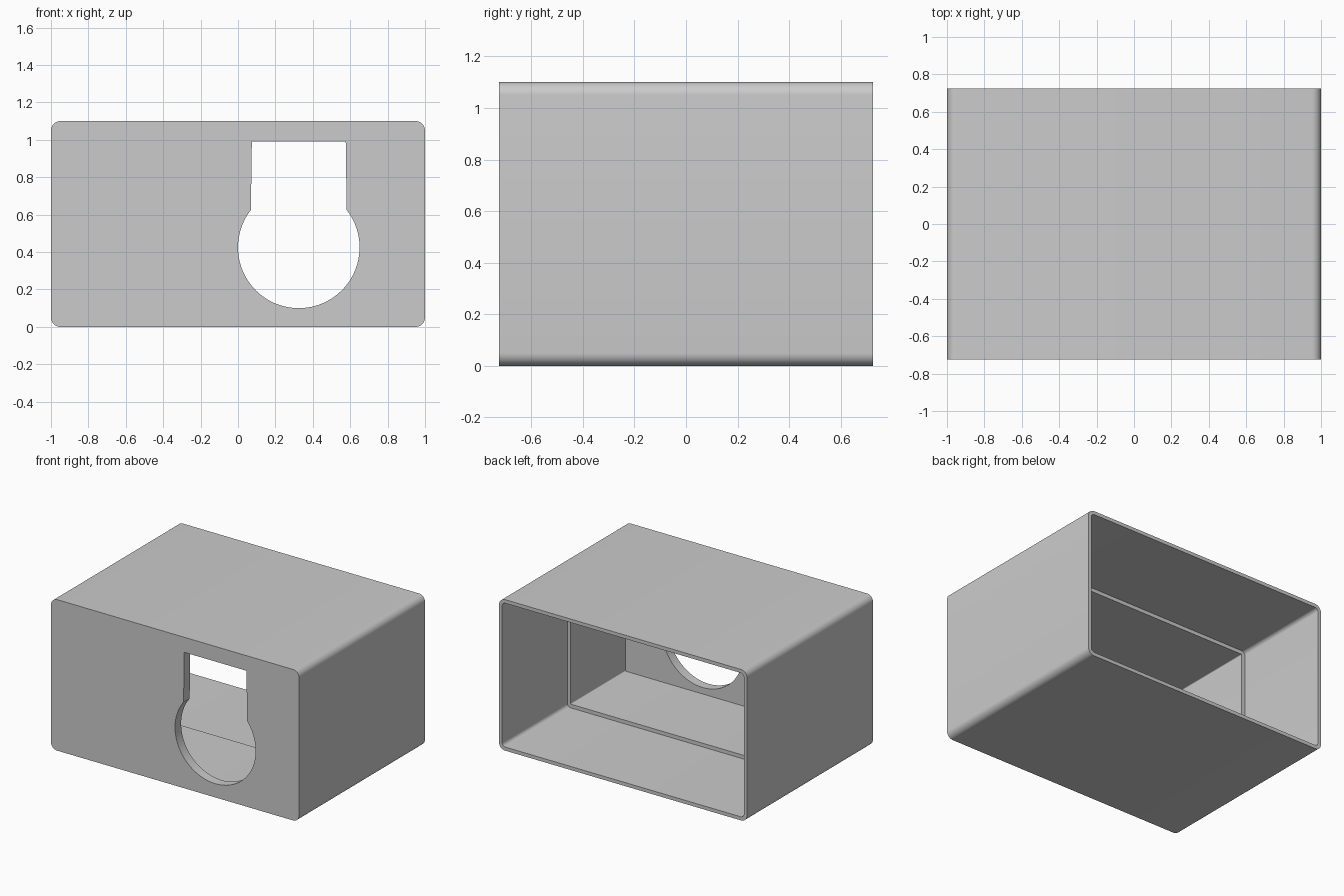
import bpy, bmesh, math

if "Cube" in bpy.data.objects:
    bpy.data.objects.remove(bpy.data.objects["Cube"], do_unlink=True)

W, D, H = 2.0, 1.45, 1.1
FRONT, BACK = -D / 2, D / 2

grey = bpy.data.materials.new("light_grey")
grey.use_nodes = True
grey.diffuse_color = (0.6, 0.6, 0.6, 1)
grey.node_tree.nodes["Principled BSDF"].inputs["Base Color"].default_value = (0.6, 0.6, 0.6, 1)


def rounded_outline(inset, radius, steps=8):
    """Rounded rectangle in x and z, inset from the outer size."""
    hw, hh = W / 2 - inset - radius, H / 2 - inset - radius
    points = []
    for quarter, (sx, sz) in enumerate([(1, 1), (-1, 1), (-1, -1), (1, -1)]):
        for i in range(steps + 1):
            a = math.pi / 2 * (quarter + i / steps)
            points.append((sx * hw + radius * math.cos(a),
                           H / 2 + sz * hh + radius * math.sin(a)))
    return points


def loft(name, sections):
    """Closed solid joining (y, outline) sections, capped at both ends."""
    bm = bmesh.new()
    loops = [[bm.verts.new((x, y, z)) for x, z in outline] for y, outline in sections]
    for a, b in zip(loops, loops[1:]):
        for i in range(len(a)):
            j = (i + 1) % len(a)
            bm.faces.new((a[i], a[j], b[j], b[i]))
    bm.faces.new(loops[0])
    bm.faces.new(loops[-1])
    bmesh.ops.recalc_face_normals(bm, faces=bm.faces)
    mesh = bpy.data.meshes.new(name)
    bm.to_mesh(mesh)
    bm.free()
    obj = bpy.data.objects.new(name, mesh)
    mesh.materials.append(grey)
    bpy.context.collection.objects.link(obj)
    return obj


# Housing: outer sleeve, thin rear rim, stepped cavity and closed front wall
outer = rounded_outline(0, 0.05)
socket = rounded_outline(0.026, 0.026)
cavity = rounded_outline(0.053, 0.006)
STEP, WALL = -0.025, FRONT + 0.07
housing = loft("housing", [(FRONT, outer), (BACK, outer), (BACK, socket),
                           (STEP, socket), (STEP, cavity), (WALL, cavity)])

# Keyhole cutter: round bottom with a straight neck
CX, CZ, R = 0.325, 0.425, 0.325
start = math.radians(142)
sweep = math.radians(256)
keyhole = [(CX + R * math.cos(start + sweep * i / 64),
            CZ + R * math.sin(start + sweep * i / 64)) for i in range(65)]
keyhole += [(CX + 0.251, 0.99), (CX - 0.251, 0.99)]
cutter = loft("keyhole_cutter", [(FRONT - 0.1, keyhole), (WALL + 0.1, keyhole)])

# Cut the opening through the front wall
cut = housing.modifiers.new("keyhole_opening", "BOOLEAN")
cut.operation = "DIFFERENCE"
cut.solver = "EXACT"
cut.object = cutter
bpy.context.view_layer.objects.active = housing
housing.select_set(True)
bpy.ops.object.modifier_apply(modifier=cut.name)
bpy.data.objects.remove(cutter, do_unlink=True)

bpy.ops.object.select_all(action="DESELECT")
housing.select_set(True)
bpy.ops.object.shade_smooth_by_angle(angle=math.radians(30))
